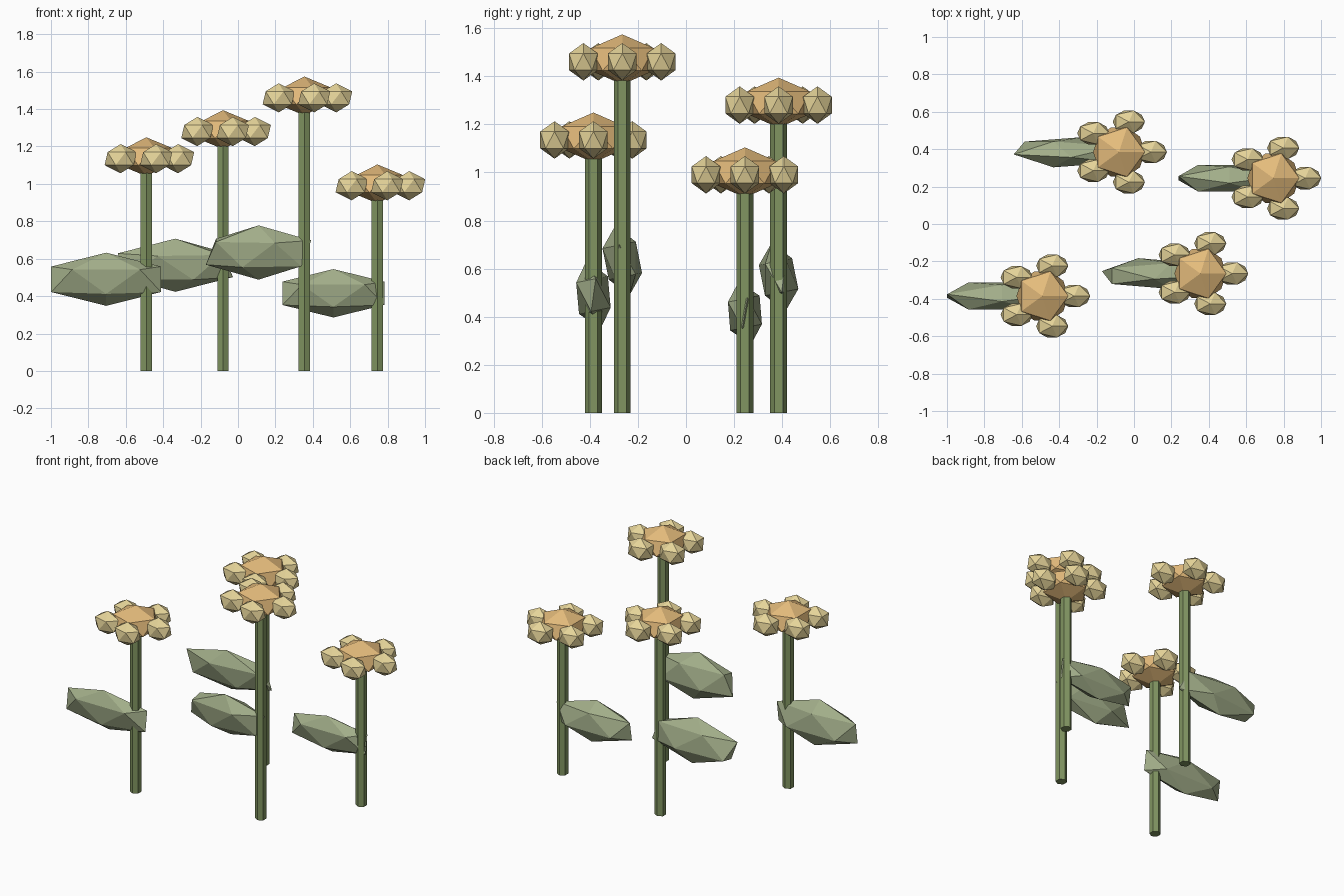
import bpy, bmesh, math
from mathutils import Matrix, Vector

if "Cube" in bpy.data.objects:
    bpy.data.objects.remove(bpy.data.objects["Cube"])


def material(name, rgb):
    m = bpy.data.materials.new(name)
    m.diffuse_color = (*rgb, 1)
    m.use_nodes = True
    m.node_tree.nodes["Principled BSDF"].inputs["Base Color"].default_value = m.diffuse_color
    return m


STEM = material("stem_green", (0.22, 0.30, 0.12))
LEAF = material("leaf_green", (0.36, 0.42, 0.25))
CORE = material("core_amber", (0.78, 0.50, 0.20))
PETAL = material("petal_cream", (0.79, 0.66, 0.32))


def finish(bm, name, mat):
    me = bpy.data.meshes.new(name)
    bm.to_mesh(me)
    bm.free()
    me.materials.append(mat)
    ob = bpy.data.objects.new(name, me)
    bpy.context.collection.objects.link(ob)
    return ob


def blob(name, loc, radii, mat, spin=0.0, roll=0.0):
    """Stretched 20-sided ball: spun about z, stretched, then rolled about x."""
    bm = bmesh.new()
    m = (Matrix.Translation(loc) @ Matrix.Rotation(roll, 4, 'X')
         @ Matrix.Diagonal((*radii, 1)) @ Matrix.Rotation(spin, 4, 'Z'))
    bmesh.ops.create_icosphere(bm, subdivisions=1, radius=1, matrix=m)
    return finish(bm, name, mat)


def stem(name, x, y, height):
    bm = bmesh.new()
    m = Matrix.Translation((x, y, height / 2)) @ Matrix.Rotation(math.pi / 2, 4, 'Z')
    bmesh.ops.create_cone(bm, cap_ends=True, segments=6, radius1=0.035,
                          radius2=0.035, depth=height)
    # put two corners on the y axis
    if max(abs(v.co.x) for v in bm.verts) < 0.033:
        m = Matrix.Translation((x, y, height / 2))
    bm.transform(m)
    return finish(bm, name, STEM)


# x, y, bloom height, leaf x, leaf z, leaf half length, leaf half height, leaf spin
FLOWERS = [
    (-0.49, -0.385, 1.145, -0.705, 0.49, 0.345, 0.145, 18),
    (-0.08, 0.385, 1.29, -0.335, 0.565, 0.345, 0.145, 180),
    (0.355, -0.265, 1.47, 0.11, 0.633, 0.315, 0.148, 0),
    (0.745, 0.245, 1.0, 0.51, 0.415, 0.32, 0.132, 18),
]

for i, (x, y, z, lx, lz, ll, lh, spin) in enumerate(FLOWERS, 1):
    # stem and single side leaf
    stem(f"stem_{i}", x, y, z)
    blob(f"leaf_{i}", (lx, y, lz), (ll, 0.083, lh), LEAF, math.radians(spin), 0.2)
    # flower centre with a ring of five petals
    blob(f"flower_centre_{i}", (x, y, z), (0.155, 0.155, 0.104), CORE)
    for k in range(5):
        a = math.tau * k / 5
        p = Vector((x + 0.17 * math.cos(a), y + 0.17 * math.sin(a), z - 0.01))
        blob(f"petal_{i}_{k + 1}", p, (0.096, 0.07, 0.078), PETAL)
